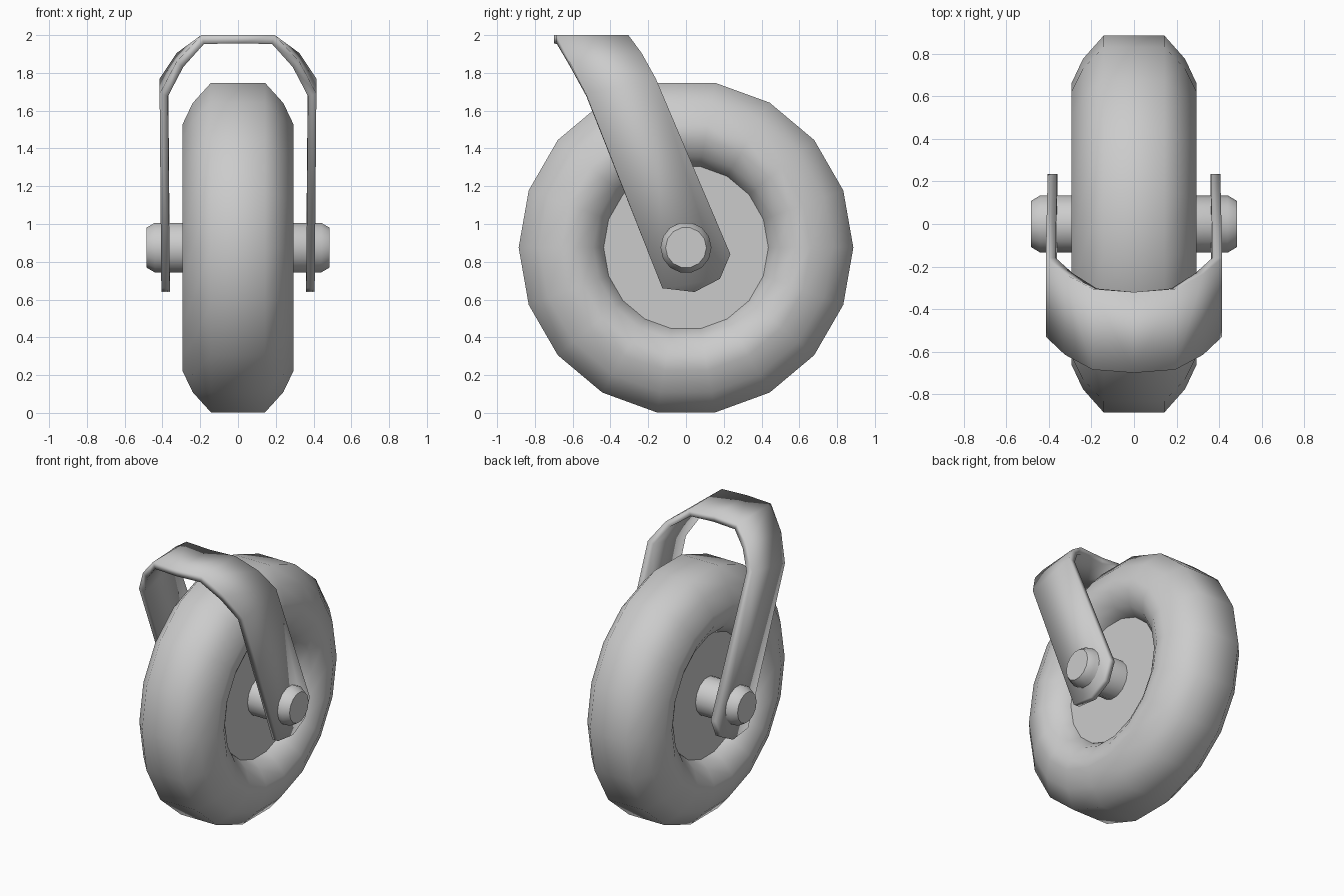
import bpy, bmesh, math

if "Cube" in bpy.data.objects:
    bpy.data.objects.remove(bpy.data.objects["Cube"])

HUB_Z = 0.875


def finish(name, bm, angle=55):
    bmesh.ops.recalc_face_normals(bm, faces=bm.faces)
    me = bpy.data.meshes.new(name)
    bm.to_mesh(me)
    bm.free()
    ob = bpy.data.objects.new(name, me)
    bpy.context.collection.objects.link(ob)
    bpy.ops.object.select_all(action='DESELECT')
    ob.select_set(True)
    bpy.context.view_layer.objects.active = ob
    bpy.ops.object.shade_smooth_by_angle(angle=math.radians(angle))
    return ob


def revolve_x(name, half, sides, closed=False, angle=55):
    """Spin a half profile of (x, r), mirrored in x, about the axle."""
    prof = half + [(-x, r) for x, r in reversed(half)]
    bm = bmesh.new()
    rings = []
    for x, r in prof:
        rings.append([bm.verts.new((x, r * math.cos(2 * math.pi * i / sides),
                                    HUB_Z + r * math.sin(2 * math.pi * i / sides)))
                      for i in range(sides)])
    pairs = list(zip(rings, rings[1:]))
    if closed:
        pairs.append((rings[-1], rings[0]))
    for a, b in pairs:
        for i in range(sides):
            j = (i + 1) % sides
            bm.faces.new((a[i], a[j], b[j], b[i]))
    if not closed:
        bm.faces.new(rings[0])
        bm.faces.new(rings[-1])
    return finish(name, bm, angle)


# Tyre: rounded ring, 18 sides
revolve_x("tyre", [(0.16, 0.43), (0.24, 0.49), (0.295, 0.58), (0.295, 0.66),
                   (0.24, 0.777), (0.143, 0.886)], 18, closed=True, angle=60)

# Flat wheel disc filling the tyre
revolve_x("wheel_disc", [(0.17, 0.436)], 18)

# Axle with rounded ends
revolve_x("axle", [(0.485, 0.108), (0.44, 0.135)], 14)

# Fork: bent strap; each station is x, front (y, z), back (y, z)
stations = [(0.0, (-0.70, 2.0), (-0.32, 2.0)),
            (0.195, (-0.685, 2.0), (-0.305, 2.0)),
            (0.325, (-0.615, 1.86), (-0.235, 1.905)),
            (0.415, (-0.53, 1.69), (-0.16, 1.77))]
foot = [(-0.125, 0.66), (0.045, 0.64), (0.18, 0.71), (0.235, 0.84)]

bm = bmesh.new()
mid = None
for s in (1, -1):
    rows = []
    for x, f, b in stations:
        if x == 0 and mid:
            rows.append(mid)
            continue
        rows.append([bm.verts.new((s * x, *f)), bm.verts.new((s * x, *b))])
    mid = rows[0]
    for a, b in zip(rows, rows[1:]):
        bm.faces.new((a[0], a[1], b[1], b[0]))
    # Flat leg with a rounded foot
    leg = [bm.verts.new((s * 0.406, *p)) for p in foot]
    bm.faces.new([rows[-1][0]] + leg + [rows[-1][1]])
bmesh.ops.recalc_face_normals(bm, faces=bm.faces)
top = max(bm.faces, key=lambda f: f.calc_center_median().z)
flip = top.normal.z < 0
fork = finish("fork", bm, 50)
if flip:
    fork.data.flip_normals()
# recalc on an open sheet may face either way: make the outside face up
if max(fork.data.polygons, key=lambda p: p.center.z).normal.z < 0:
    fork.data.flip_normals()
solid = fork.modifiers.new("thickness", 'SOLIDIFY')
solid.thickness = 0.045
solid.offset = -1
solid.use_even_offset = True
# Keep thickness ahead of the shading modifier, if one was added
fork.modifiers.move(len(fork.modifiers) - 1, 0)
